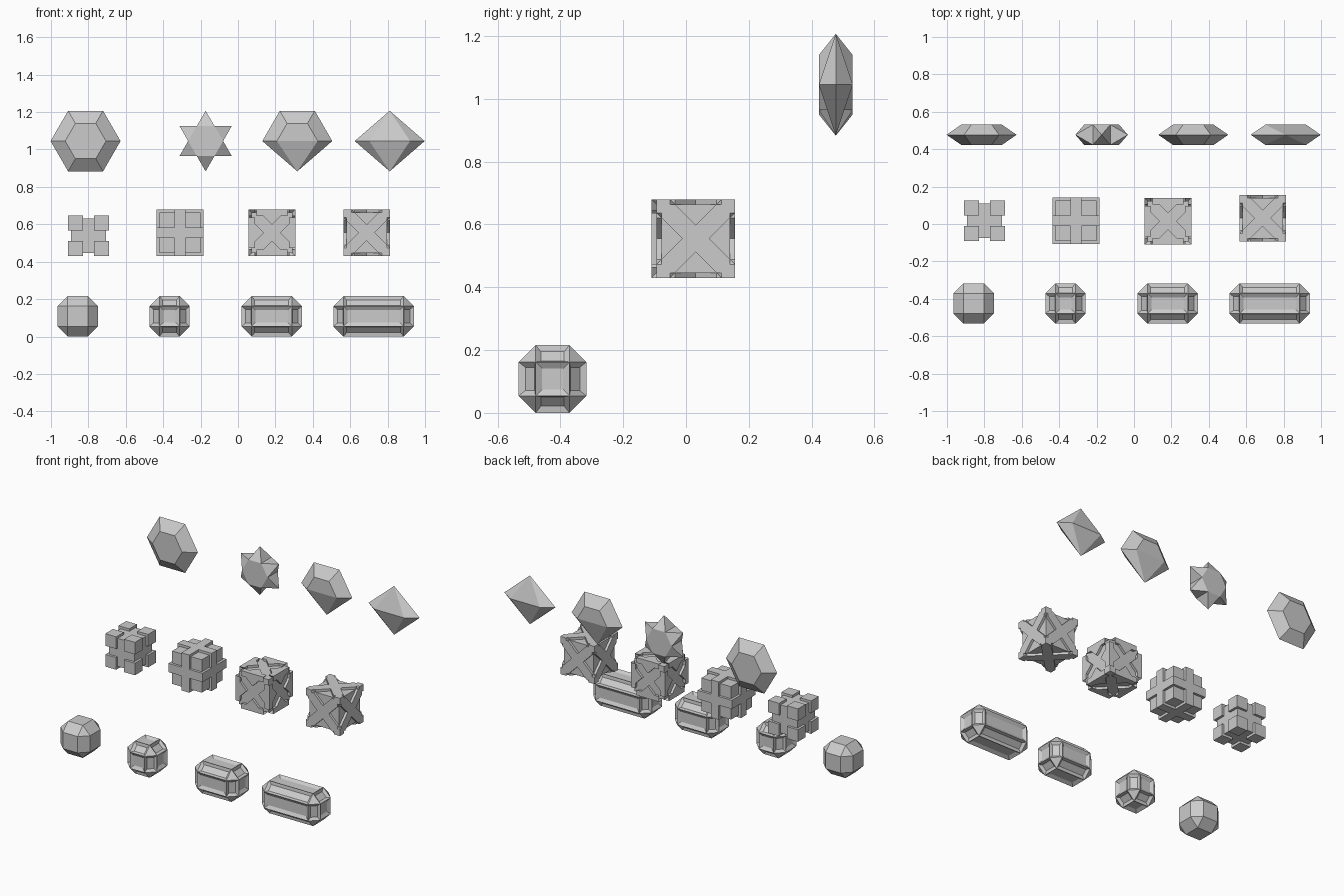
import bpy, bmesh, math
from itertools import product
from mathutils import Vector

if "Cube" in bpy.data.objects:
    bpy.data.objects.remove(bpy.data.objects["Cube"])


def finish(bm, name, loc):
    bmesh.ops.recalc_face_normals(bm, faces=bm.faces[:])
    me = bpy.data.meshes.new(name)
    bm.to_mesh(me)
    bm.free()
    ob = bpy.data.objects.new(name, me)
    ob.location = loc
    bpy.context.collection.objects.link(ob)
    return ob


def hulls(point_sets):
    """One bmesh holding a convex solid for each set of points."""
    bm = bmesh.new()
    for pts in point_sets:
        vs = [bm.verts.new(p) for p in pts]
        bmesh.ops.convex_hull(bm, input=vs)
    bmesh.ops.dissolve_limit(bm, angle_limit=0.01, verts=bm.verts[:], edges=bm.edges[:])
    return bm


def box(lo, hi):
    return list(product(*zip(lo, hi)))


def cube(r):
    return box((-r,) * 3, (r,) * 3)


def combine(ob, sets, operation):
    """Apply a boolean with a temporary solid."""
    tool = finish(hulls(sets), "cutter", ob.location)
    tool.hide_render = True
    mod = ob.modifiers.new("cut", 'BOOLEAN')
    mod.object, mod.operation, mod.solver, mod.use_self = tool, operation, 'EXACT', True
    bpy.context.view_layer.objects.active = ob
    bpy.ops.object.modifier_apply(modifier="cut")
    bpy.data.objects.remove(tool)


# --- bottom row: chamfered capsules, last three with recessed panels
R, F = 0.108, 0.054


def capsule(name, x, stretch, panels):
    pts = []
    for axis in range(3):
        for s in product((-1, 1), repeat=3):
            p = [F * v for v in s]
            p[axis] = R * s[axis]
            p[0] += stretch * s[0]
            pts.append(p)
    bm = hulls([pts])
    bm.normal_update()
    if panels:
        quads = [f for f in bm.faces if len(f.verts) == 4]
        flat = [f for f in quads if max(abs(c) for c in f.normal) > 0.9]
        slanted = [f for f in quads if f not in flat]
        for group, t in ((flat, 0.021), (slanted, 0.017)):
            bmesh.ops.inset_individual(bm, faces=group, thickness=t, depth=-0.013,
                                       use_even_offset=True)
    finish(bm, name, (x, -0.425, R))


capsule("plain_capsule", -0.857, 0, False)
capsule("short_panel_capsule", -0.366, 0, True)
capsule("medium_panel_capsule", 0.18, 0.0535, True)
capsule("long_panel_capsule", 0.725, 0.107, True)

# --- middle row: grooved and ridged cubes
S, L, D = 0.109, 0.125, 0.016
BASE, G, C = 0.43, 0.029, 0.043


def triangles(lo, hi, reach):
    """Four triangular prisms pointing at the centre of each cube face."""
    sets = []
    for i, s, t, o in product(range(3), (-1, 1), (-1, 1), (1, 2)):
        j, k = (i + o) % 3, (i + 3 - o) % 3
        pts = []
        for h in (lo, hi):
            for a, b in ((C, 0), (reach, reach - C), (reach, C - reach)):
                p = [0, 0, 0]
                p[i], p[j], p[k] = s * h, t * a, b
                pts.append(p)
        sets.append(pts)
    return sets


cross_grooved = finish(hulls([cube(S - D)]), "cross_grooved_cube", (-0.80, 0.017, BASE + S))
combine(cross_grooved, [[[v * c for v, c in zip(s, p)] for p in box((G,) * 3, (S,) * 3)]
                        for s in product((-1, 1), repeat=3)], 'UNION')

cross_ridged = finish(hulls([cube(S)]), "cross_ridged_cube", (-0.31, 0.017, BASE + L))
plates = []
for axis in range(3):
    h = [L] * 3
    h[axis] = G
    plates.append(box([-v for v in h], h))
combine(cross_ridged, plates, 'UNION')

diagonal_grooved = finish(hulls([cube(S)]), "diagonal_grooved_cube", (0.182, 0.015, BASE + L))
combine(diagonal_grooved, triangles(0.09, L, L), 'UNION')

diagonal_ridged = finish(hulls([cube(L)]), "diagonal_ridged_cube", (0.688, 0.031, BASE + L))
combine(diagonal_ridged, triangles(S, 0.15, 0.15), 'DIFFERENCE')

# --- top row: flat gems
GEM_Y, GEM_Z, W, I, T = 0.477, 1.045, 0.187, 0.109, 0.054
H = W * math.sqrt(3) / 2


def gem(name, x, top_flat, bottom_flat):
    pts = [(s * W, 0, 0) for s in (-1, 1)]
    pts += [(sx * I, sy * T, 0) for sx in (-1, 1) for sy in (-1, 1)]
    for sz, flat in ((1, top_flat), (-1, bottom_flat)):
        if not flat:
            pts.append((0, 0, sz * H))
            continue
        for sx in (-1, 1):
            pts.append((sx * W / 2, 0, sz * H))
            pts += [(sx * I / 2, sy * T, sz * H * I / W) for sy in (-1, 1)]
    finish(hulls([pts]), name, (x, GEM_Y, GEM_Z))


gem("hexagon_gem", -0.815, True, True)
gem("pointed_gem", 0.317, True, False)
gem("diamond_gem", 0.811, False, False)

# six-pointed star with hexagonal faces
bm = bmesh.new()


def ring(r, y, turn):
    return [bm.verts.new((r * math.cos(math.radians(60 * i + turn)), y,
                          r * math.sin(math.radians(60 * i + turn)))) for i in range(6)]


front, back = ring(H / math.sqrt(3), -T, 0), ring(H / math.sqrt(3), T, 0)
tips = ring(H, 0, 30)
bm.faces.new(front)
bm.faces.new(back)
for i in range(6):
    j = (i + 1) % 6
    loop = [front[i], front[j], back[j], back[i]]
    for a, b in zip(loop, loop[1:] + loop[:1]):
        bm.faces.new((a, b, tips[i]))
finish(bm, "star_gem", (-0.173, GEM_Y, GEM_Z))
